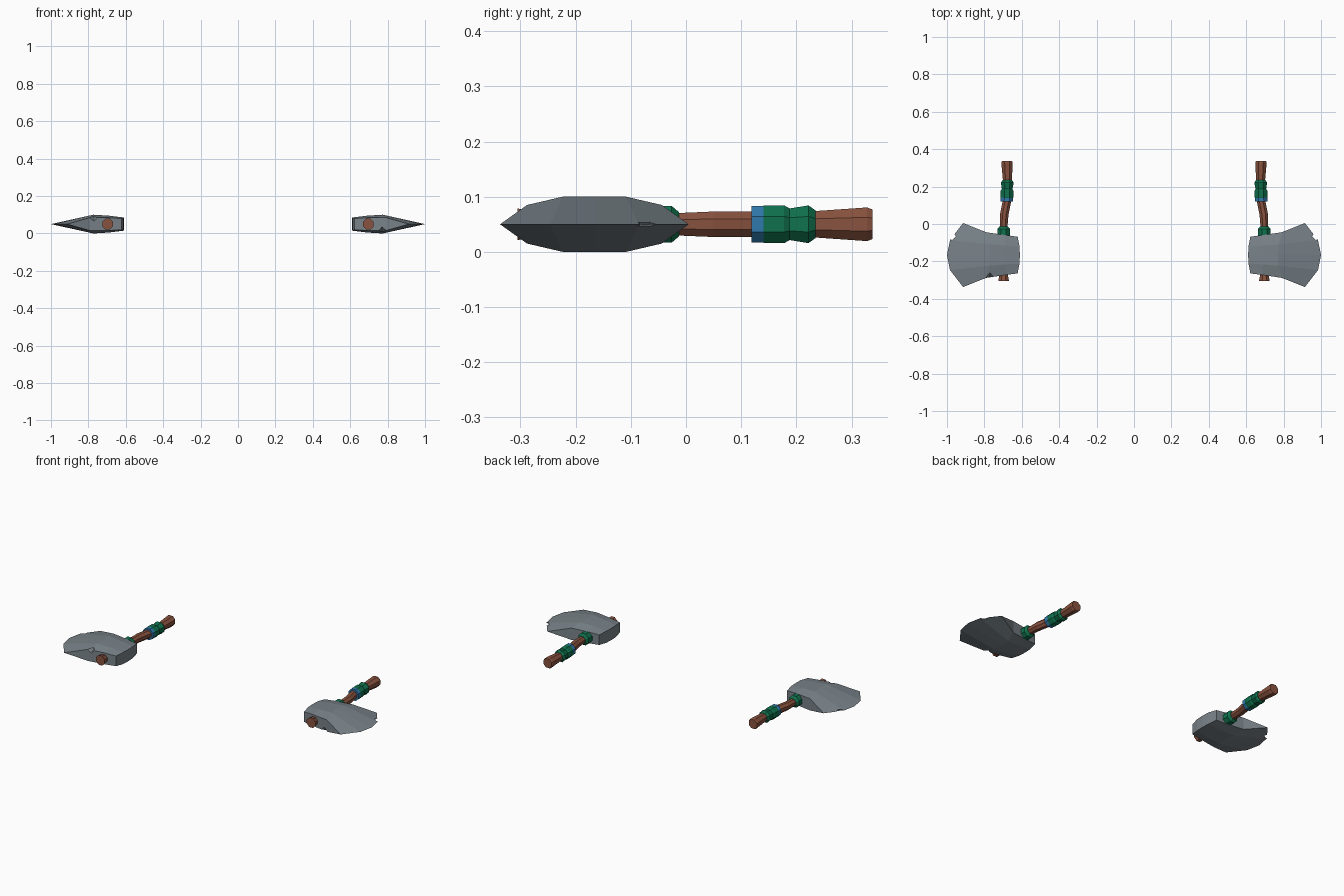
import bpy, bmesh, math
from mathutils import Vector, Matrix

if "Cube" in bpy.data.objects:
    bpy.data.objects.remove(bpy.data.objects["Cube"])


def material(name, rgb):
    m = bpy.data.materials.new(name)
    m.diffuse_color = (*rgb, 1)
    m.use_nodes = True
    m.node_tree.nodes["Principled BSDF"].inputs["Base Color"].default_value = m.diffuse_color
    return m


STEEL = material("grey steel", (0.19, 0.225, 0.25))
WOOD = material("brown wood", (0.25, 0.085, 0.05))
GREEN = material("green cloth", (0.005, 0.165, 0.075))
BLUE = material("blue cloth", (0.03, 0.19, 0.42))
MID = 0.05          # height of the axes' middle plane


def finish(name, bm, mat):
    bmesh.ops.recalc_face_normals(bm, faces=bm.faces)
    me = bpy.data.meshes.new(name)
    bm.to_mesh(me)
    bm.free()
    me.materials.append(mat)
    ob = bpy.data.objects.new(name, me)
    ob.location.z = MID
    bpy.context.collection.objects.link(ob)
    return ob


# handle centre line: x for a given y
PATH = [(-0.31, 0.697), (-0.015, 0.697), (0.05, 0.694), (0.12, 0.68), (0.235, 0.677), (0.34, 0.679)]


def centre_x(y):
    for (y0, x0), (y1, x1) in zip(PATH, PATH[1:]):
        if y <= y1:
            return x0 + (x1 - x0) * (y - y0) / (y1 - y0)
    return PATH[-1][1]


def tube(name, rings, mat, sides=8):
    """Closed tube along the handle; rings are (y, radius)."""
    bm = bmesh.new()
    loops = []
    for y, r in rings:
        loops.append([bm.verts.new((centre_x(y) + r * math.cos(a), y, r * math.sin(a)))
                      for a in ((k + 0.5) * 2 * math.pi / sides for k in range(sides))])
    for a, b in zip(loops, loops[1:]):
        for k in range(sides):
            n = (k + 1) % sides
            bm.faces.new((a[k], a[n], b[n], b[k]))
    bm.faces.new(loops[0])
    bm.faces.new(loops[-1])
    return finish(name, bm, mat)


def blade():
    yc = -0.166
    cols = (-1, -0.47, 0, 0.47, 1)
    # per station: centre x, side x, half width, side thickness, crown thickness
    stations = [(0.61, 0.622, 0.098, 0.03, 0.035),
                (0.69, 0.69, 0.107, 0.034, 0.045),
                (0.77, 0.79, 0.122, 0.035, 0.05),
                (1.0, 0.914, 0.171, 0, 0)]
    bm = bmesh.new()
    top, bot = [], []
    for xc, xs, half, ts, tc in stations:
        rt, rb = [], []
        for t in cols:
            x = xc + (xs - xc) * abs(t) ** 2.2
            z = ts if abs(t) == 1 else tc
            rt.append(bm.verts.new((x, yc + t * half, z)))
            rb.append(bm.verts.new((x, yc + t * half, -z)) if z else rt[-1])
        top.append(rt)
        bot.append(rb)

    def face(*vs):
        bm.faces.new(list(dict.fromkeys(vs)))

    for i in range(3):
        for j in range(4):
            for g in (top, bot):
                face(g[i][j], g[i + 1][j], g[i + 1][j + 1], g[i][j + 1])
        for j in (0, 4):
            face(top[i][j], top[i + 1][j], bot[i + 1][j], bot[i][j])
    for j in range(4):
        face(top[0][j], top[0][j + 1], bot[0][j + 1], bot[0][j])
    ob = finish("axe_blade", bm, STEEL)

    # chips: one in the cutting edge, one in the flank
    for loc, size in (((0.972, -0.066, 0), 0.024), ((0.77, -0.288, -0.04), 0.028)):
        cb = bmesh.new()
        bmesh.ops.create_uvsphere(cb, u_segments=4, v_segments=2, radius=size,
                                  matrix=Matrix.Translation(loc))
        cutter = finish("chip_cutter", cb, STEEL)
        cutter.hide_render = True
        mod = ob.modifiers.new("chip", 'BOOLEAN')
        mod.operation, mod.solver, mod.object = 'DIFFERENCE', 'EXACT', cutter
        bpy.context.view_layer.update()
        dg = bpy.context.evaluated_depsgraph_get()
        me = bpy.data.meshes.new_from_object(ob.evaluated_get(dg))
        ob.modifiers.clear()
        ob.data = me
        bpy.data.objects.remove(cutter)
    return ob


parts = [
    blade(),
    tube("handle", [(-0.305, 0.031), (-0.27, 0.024), (-0.015, 0.022), (0.05, 0.025), (0.12, 0.025),
                    (0.235, 0.026), (0.328, 0.033), (0.338, 0.029)], WOOD),
    # cloth wraps
    tube("head_wrap", [(-0.07, 0.036), (-0.026, 0.036), (-0.013, 0.024)], GREEN),
    tube("blue_wrap", [(0.119, 0.036), (0.145, 0.036)], BLUE),
    tube("lower_grip_wrap", [(0.132, 0.031), (0.142, 0.037), (0.178, 0.037), (0.188, 0.031)], GREEN),
    tube("upper_grip_wrap", [(0.188, 0.031), (0.222, 0.037), (0.235, 0.027)], GREEN),
]

# second axe: the first turned half way round the y axis
for p in parts:
    q = p.copy()
    q.name = "left_" + p.name
    p.name = "right_" + p.name
    q.rotation_euler.y = math.pi
    bpy.context.collection.objects.link(q)
